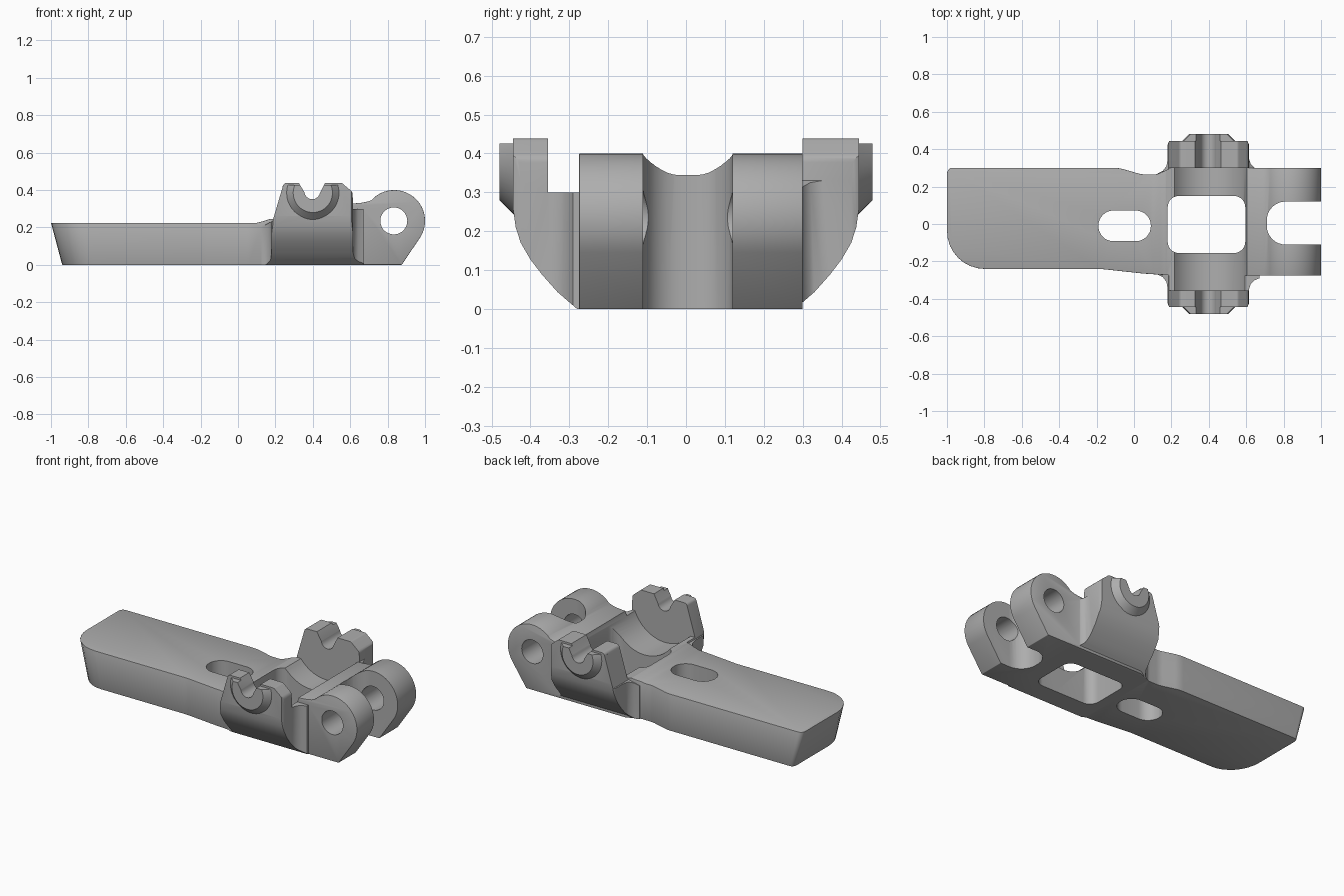
import bpy, bmesh, math
from mathutils import Vector

if "Cube" in bpy.data.objects:
    bpy.data.objects.remove(bpy.data.objects["Cube"], do_unlink=True)

grey = bpy.data.materials.new("cast_grey")
grey.use_nodes = True
GREY = (0.42, 0.42, 0.42, 1)
grey.diffuse_color = GREY
grey.node_tree.nodes["Principled BSDF"].inputs["Base Color"].default_value = GREY


def fillet(corners, steps=8):
    """Round each (u, v, radius) corner of a closed outline."""
    out = []
    for i, (u, v, r) in enumerate(corners):
        p = Vector((u, v))
        if r == 0:
            out.append(p)
            continue
        a = (Vector(corners[i - 1][:2]) - p).normalized()
        b = (Vector(corners[(i + 1) % len(corners)][:2]) - p).normalized()
        half = a.angle(b) / 2
        centre = p + (a + b).normalized() * r / math.sin(half)
        start = p + a * r / math.tan(half) - centre
        end = p + b * r / math.tan(half) - centre
        sweep = start.angle_signed(end)
        for k in range(steps + 1):
            t = -sweep * k / steps
            c, s = math.cos(t), math.sin(t)
            out.append(centre + Vector((c * start.x - s * start.y, s * start.x + c * start.y)))
    return out


def arc(cu, cv, r, a0, a1, steps=24):
    angles = [math.radians(a0 + (a1 - a0) * k / steps) for k in range(steps + 1)]
    return [(cu + r * math.cos(a), cv + r * math.sin(a)) for a in angles]


def prism(name, outline, axis, lo, hi):
    """Extrude a closed outline along one axis."""
    place = {"x": lambda u, v, w: (w, u, v),
             "y": lambda u, v, w: (u, w, v),
             "z": lambda u, v, w: (u, v, w)}[axis]
    bm = bmesh.new()
    rings = [[bm.verts.new(place(p[0], p[1], w)) for p in outline] for w in (lo, hi)]
    for ring in rings:
        bm.faces.new(ring)
    n = len(outline)
    for i in range(n):
        j = (i + 1) % n
        bm.faces.new((rings[0][i], rings[0][j], rings[1][j], rings[1][i]))
    return finish(name, bm)


def finish(name, bm):
    bmesh.ops.recalc_face_normals(bm, faces=bm.faces)
    mesh = bpy.data.meshes.new(name)
    bm.to_mesh(mesh)
    bm.free()
    mesh.materials.append(grey)
    ob = bpy.data.objects.new(name, mesh)
    bpy.context.collection.objects.link(ob)
    return ob


def apply(ob, mod):
    bpy.context.view_layer.objects.active = ob
    bpy.ops.object.modifier_apply(modifier=mod.name)


def combine(ob, other, operation):
    mod = ob.modifiers.new("combine", "BOOLEAN")
    mod.operation, mod.object, mod.solver = operation, other, "EXACT"
    apply(ob, mod)
    bpy.data.objects.remove(other, do_unlink=True)


def soften(ob, width):
    mod = ob.modifiers.new("soft_edges", "BEVEL")
    mod.width, mod.segments = width, 2
    mod.limit_method, mod.angle_limit = "ANGLE", math.radians(40)
    apply(ob, mod)


# Body: plan outline with a raked handle end, trimmed by the side profile
plan = fillet([(-1, 0.30, 0.03), (-1, -0.24, 0.2), (-0.18, -0.24, 0.3), (0.05, -0.265, 0.3),
               (0.2, -0.275, 0), (1.05, -0.275, 0), (1.05, 0.30, 0), (0.2, 0.30, 0),
               (0.12, 0.265, 0.06), (0.04, 0.265, 0.15), (-0.08, 0.30, 0.2)])
body = prism("hinge_lever", plan, "z", 0, 0.5)
for v in body.data.vertices:
    if v.co.x < -0.5:
        v.co.x += 0.12 * (-0.5 - v.co.x) * (1 - v.co.z / 0.225)
side = [(-1.2, 0), (0.875, 0)] + arc(0.835, 0.235, 0.165, -33, 138)
side += [(0.69, 0.338), (0.66, 0.332), (0.4, 0.31), (0.24, 0.30), (0.17, 0.245),
         (0.14, 0.235), (0.1, 0.225), (-1.2, 0.225)]
combine(body, prism("side_trim", side, "y", -1, 1), "INTERSECT")
soften(body, 0.012)

# Arms: U-shaped section, trimmed in front and in plan, with conical bosses
outer = [(0.28, 0), (0.33, 0.043), (0.37, 0.088), (0.4, 0.127), (0.425, 0.17),
         (0.438, 0.21), (0.445, 0.26), (0.445, 0.438)]
section = outer + [(0.30, 0.438), (0.30, 0.3), (-0.355, 0.3), (-0.355, 0.438)]
section += [(-y, z) for y, z in reversed(outer)]
arms = prism("arms", section, "x", 0, 0.8)
front = fillet([(0.12, 0, 0), (0.12, 0.2, 0), (0.185, 0.235, 0), (0.245, 0.438, 0.02),
                (0.555, 0.438, 0.02), (0.612, 0.39, 0.03), (0.615, 0.33, 0),
                (0.67, 0.3, 0), (0.67, 0, 0)])
combine(arms, prism("front_trim", front, "y", -1, 1), "INTERSECT")
flare = [(0.125, 0.27), (0.155, 0.285), (0.174, 0.31), (0.18, 0.35), (0.18, 0.425),
         (0.2, 0.47), (0.595, 0.47), (0.615, 0.425), (0.615, 0.35), (0.624, 0.32),
         (0.642, 0.302), (0.67, 0.29)]
flare += [(x, -y) for x, y in reversed(flare)]
combine(arms, prism("plan_trim", flare, "z", -1, 1), "INTERSECT")
for s in (-1, 1):
    bm = bmesh.new()
    bmesh.ops.create_cone(bm, cap_ends=True, segments=48, radius1=0.165, radius2=0.105, depth=0.06)
    for v in bm.verts:
        v.co = (0.4 + v.co.x, s * (0.45 + v.co.z), 0.385 + v.co.y)
    boss = finish("boss", bm)
    top = [(0, 0), (1, 0), (1, 0.426), (0, 0.426)]
    combine(boss, prism("boss_trim", top, "y", -1, 1), "INTERSECT")
    combine(arms, boss, "UNION")
combine(body, arms, "UNION")

# Cradle between the arms
cradle = arc(0.39, 0.38, 0.22, 0, -142) + [(0, 0.2455), (0, 0.7), (0.61, 0.7)]
combine(body, prism("cradle_cut", cradle, "y", -0.355, 0.30), "DIFFERENCE")

# Notches in the arm tops
notch = [(0.318, 0.45), (0.355, 0.388)] + arc(0.397, 0.393, 0.042, 190, 350, 12)
notch += [(0.44, 0.388), (0.472, 0.45)]
combine(body, prism("notch_cut", notch, "y", -1, 1), "DIFFERENCE")

# Window, handle slot, fork gap and pin holes
for name, x0, x1, y0, y1, r in (("window_cut", 0.18, 0.595, -0.155, 0.15, 0.06),
                                ("slot_cut", -0.19, 0.09, -0.092, 0.072, 0.08),
                                ("fork_cut", 0.71, 1.3, -0.11, 0.12, 0.1)):
    hole = fillet([(x0, y0, r), (x1, y0, r), (x1, y1, r), (x0, y1, r)])
    combine(body, prism(name, hole, "z", -1, 1), "DIFFERENCE")
combine(body, prism("pin_cut", arc(0.833, 0.235, 0.072, 0, 352.5, 47), "y", -1, 1), "DIFFERENCE")

# Shading
bpy.ops.object.select_all(action="DESELECT")
body.select_set(True)
bpy.context.view_layer.objects.active = body
bpy.ops.object.shade_smooth_by_angle(angle=math.radians(32))
